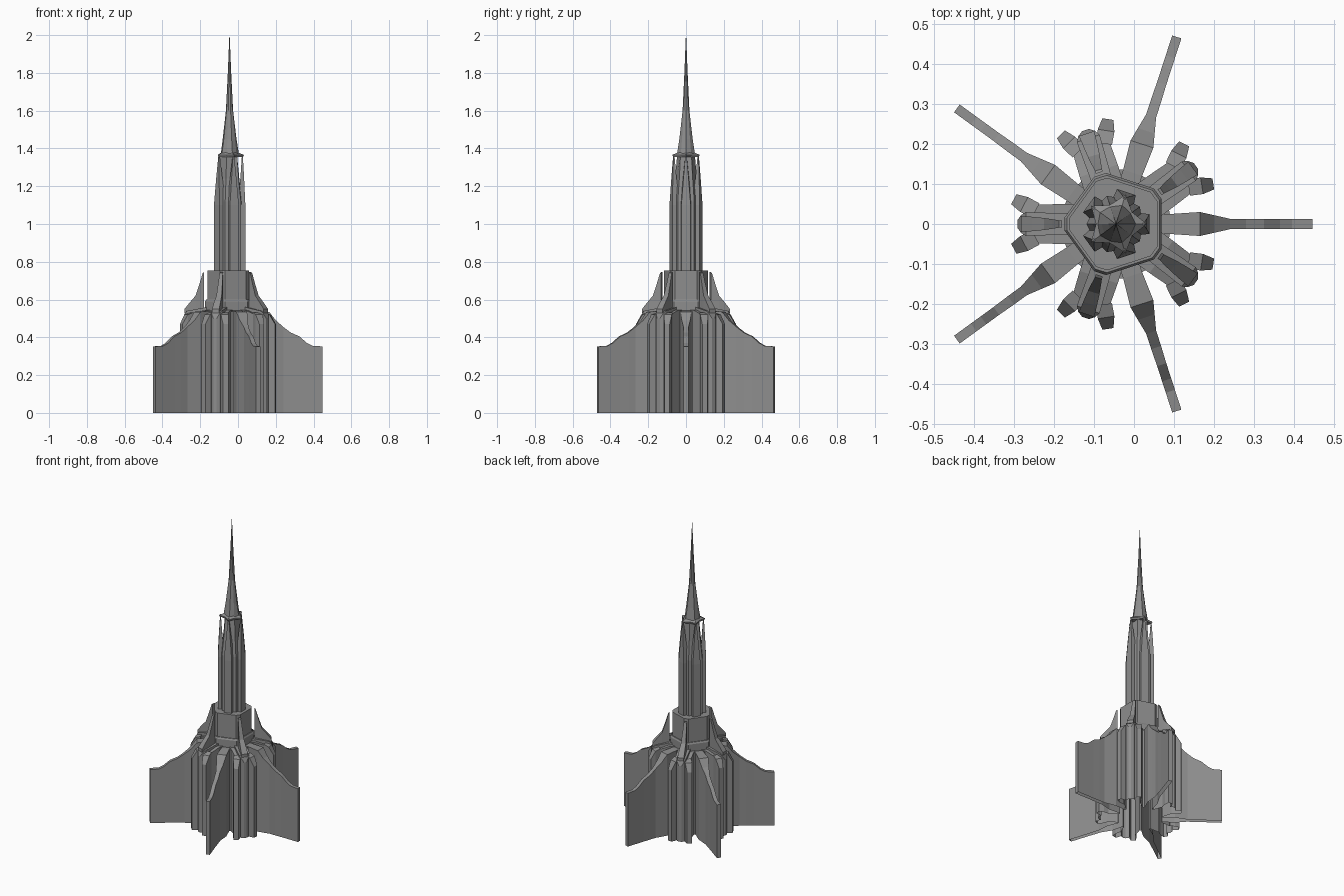
import bpy, bmesh
from math import pi, cos, sin, radians
from mathutils import Matrix, Vector

if "Cube" in bpy.data.objects:
    bpy.data.objects.remove(bpy.data.objects["Cube"])

AXIS = Matrix.Translation((-0.045, 0, 0))
FIN, BUTTRESS = 0, 36          # start angles of the two five-fold sets
stone = bpy.data.materials.new("dark_stone")
stone.diffuse_color = (0.27, 0.27, 0.27, 1)
stone.use_nodes = True
stone.node_tree.nodes["Principled BSDF"].inputs["Base Color"].default_value = stone.diffuse_color


def finish(name, bm):
    bmesh.ops.recalc_face_normals(bm, faces=bm.faces)
    mesh = bpy.data.meshes.new(name)
    bm.to_mesh(mesh)
    bm.free()
    mesh.materials.append(stone)
    ob = bpy.data.objects.new(name, mesh)
    ob.matrix_world = AXIS
    bpy.context.collection.objects.link(ob)
    return ob


def skin(bm, rings):
    """Bridge closed rings of points and cap both ends."""
    loops = [[bm.verts.new(p) for p in ring] for ring in rings]
    n = len(loops[0])
    for a, b in zip(loops, loops[1:]):
        for i in range(n):
            j = (i + 1) % n
            bm.faces.new((a[i], a[j], b[j], b[i]))
    bm.faces.new(loops[0])
    bm.faces.new(loops[-1])


def radial(name, lo, stations, start, local=Matrix.Identity(4), mirror=False):
    """Five blades swept outward from a level underside; stations are (radius, half width, top)."""
    bm = bmesh.new()
    for k in range(5):
        turn = Matrix.Rotation(radians(start + 72 * k), 4, 'Z')
        for s in ((1, -1) if mirror else (1,)):
            m = turn @ Matrix.Diagonal((1, s, 1, 1)) @ local
            skin(bm, [[m @ Vector(p) for p in ((r, -w, lo), (r, w, lo), (r, w, hi), (r, -w, hi))]
                      for r, w, hi in stations])
    return finish(name, bm)


def star(name, levels):
    """Ten-point lofts; levels are (z, radius at fin angles, radius between)."""
    bm = bmesh.new()
    skin(bm, [[((b if i % 2 else a) * cos(i * pi / 5), (b if i % 2 else a) * sin(i * pi / 5), z)
               for i in range(10)] for z, a, b in levels])
    return finish(name, bm)


def pentagon(name, levels):
    """Chamfered pentagon lofts; levels are (z, corner radius)."""
    bm = bmesh.new()
    angles = [radians(36 + 72 * k + d) for k in range(5) for d in (-7, 7)]
    skin(bm, [[(r * cos(a), r * sin(a), z) for a in angles] for z, r in levels])
    return finish(name, bm)


# Base: core, sweeping fins and broad buttresses (undersides are trimmed at z = 0 below)
base = star("base", [(-0.1, 0.14, 0.15), (0.537, 0.14, 0.15)])
fins = radial("fins", -0.08, [(0.1, 0.025, 0.541), (0.135, 0.025, 0.541), (0.21, 0.03, 0.535),
                              (0.245, 0.022, 0.49), (0.285, 0.013, 0.455), (0.325, 0.013, 0.425),
                              (0.37, 0.012, 0.405), (0.41, 0.012, 0.37), (0.44, 0.012, 0.355),
                              (0.492, 0.012, 0.352)], FIN)
blocks = radial("buttress_blocks", -0.06, [(0.1, 0.05, 0.546), (0.14, 0.05, 0.543),
                                           (0.205, 0.048, 0.52), (0.23, 0.03, 0.51)], BUTTRESS)
noses = radial("buttress_noses", -0.05, [(0.12, 0.026, 0.56), (0.225, 0.03, 0.54),
                                         (0.238, 0.022, 0.525), (0.247, 0.009, 0.5)], BUTTRESS)
tilt = Matrix.Translation((0.205, 0.036, 0)) @ Matrix.Rotation(radians(27), 4, 'Z')
claws = radial("buttress_claws", -0.04, [(-0.005, 0.02, 0.532), (0.028, 0.021, 0.52),
                                         (0.057, 0.014, 0.47)], BUTTRESS, tilt, True)

# Merge the base into one shell, then open it underneath
parts = [fins, blocks, noses, claws]
for part in parts:
    mod = base.modifiers.new("union", 'BOOLEAN')
    mod.operation, mod.solver, mod.object = 'UNION', 'EXACT', part
bpy.context.view_layer.update()
shell = bpy.data.meshes.new_from_object(base.evaluated_get(bpy.context.evaluated_depsgraph_get()))
base.modifiers.clear()
bm = bmesh.new()
bm.from_mesh(shell)
bmesh.ops.bisect_plane(bm, geom=bm.verts[:] + bm.edges[:] + bm.faces[:], plane_co=(0, 0, 0),
                       plane_no=(0, 0, -1), clear_outer=True)
bm.to_mesh(shell)
bm.free()
base.data = shell
shell.materials.clear()
shell.materials.append(stone)
for part in parts:
    bpy.data.objects.remove(part)

# Upright blades standing on the buttresses
radial("buttress_blades", 0.53, [(0.135, 0.009, 0.745), (0.142, 0.009, 0.74), (0.16, 0.012, 0.68),
                                 (0.18, 0.015, 0.62), (0.21, 0.018, 0.585),
                                 (0.238, 0.02, 0.55)], BUTTRESS)

# Drum
pentagon("drum_plinth", [(0.535, 0.13), (0.59, 0.13), (0.60, 0.124)])
pentagon("drum", [(0.58, 0.118), (0.755, 0.118)])

# Tower shaft with narrowing head
star("tower_shaft", [(0.75, 0.066, 0.074), (1.12, 0.066, 0.074), (1.24, 0.052, 0.06),
                     (1.36, 0.036, 0.05)])
# Pillars ending in pinnacles
bm = bmesh.new()
for k in range(5):
    m = Matrix.Rotation(radians(72 * k), 4, 'Z')
    skin(bm, [[m @ Vector(p) for p in ((a, -w, z), (b, -w * 0.85, z), (b, w * 0.85, z), (a, w, z))]
              for z, a, b, w in ((0.75, 0.045, 0.084, 0.029), (1.1, 0.045, 0.084, 0.029),
                                 (1.25, 0.058, 0.077, 0.015), (1.37, 0.066, 0.07, 0.003))])
finish("pinnacles", bm)

# Star-shaped eave and needle spire
star("spire_eave", [(1.355, 0.072, 0.048), (1.366, 0.077, 0.05), (1.378, 0.046, 0.044)])
star("spire", [(1.37, 0.05, 0.046), (1.45, 0.037, 0.036), (1.6, 0.019, 0.019),
               (1.8, 0.009, 0.009), (2.0, 0.0008, 0.0008)])
